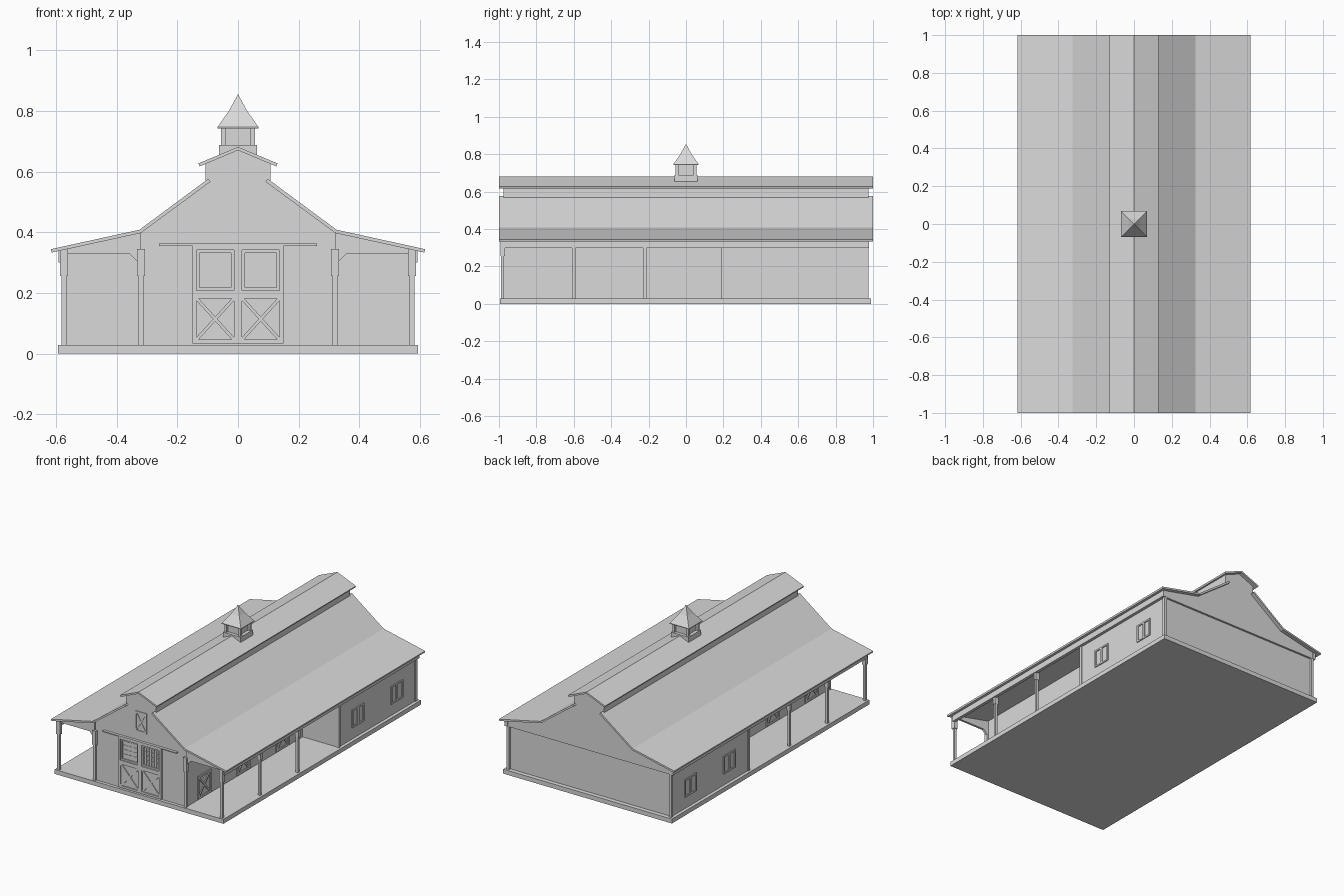
import bpy, bmesh, math
from mathutils import Matrix, Vector

cube = bpy.data.objects.get("Cube")
if cube:
    bpy.data.objects.remove(cube, do_unlink=True)

grey = bpy.data.materials.new("plain grey")
grey.use_nodes = True
grey.diffuse_color = (0.7, 0.7, 0.7, 1)
grey.node_tree.nodes["Principled BSDF"].inputs["Base Color"].default_value = (0.7, 0.7, 0.7, 1)


def finish(name, bm, matrix=Matrix()):
    bmesh.ops.recalc_face_normals(bm, faces=bm.faces)
    mesh = bpy.data.meshes.new(name)
    bm.to_mesh(mesh)
    bm.free()
    mesh.materials.append(grey)
    ob = bpy.data.objects.new(name, mesh)
    ob.matrix_world = matrix
    bpy.context.collection.objects.link(ob)
    return ob


def add_box(bm, lo, hi):
    lo, hi = Vector(lo), Vector(hi)
    m = Matrix.Translation((lo + hi) / 2) @ Matrix.Diagonal((*(hi - lo), 1))
    bmesh.ops.create_cube(bm, size=1, matrix=m)


def box(name, lo, hi):
    bm = bmesh.new()
    add_box(bm, lo, hi)
    return finish(name, bm)


def prism(name, profile, y0, y1):
    """Extrude an (x, z) outline along y."""
    bm = bmesh.new()
    face = bm.faces.new([bm.verts.new((x, y0, z)) for x, z in profile])
    new = bmesh.ops.extrude_face_region(bm, geom=[face])["geom"]
    verts = [v for v in new if isinstance(v, bmesh.types.BMVert)]
    bmesh.ops.translate(bm, verts=verts, vec=(0, y1 - y0, 0))
    return finish(name, bm)


def mirrored(half):
    return half + [(-x, z) for x, z in reversed(half) if x]


# Panels are drawn facing -y, then turned onto their wall
def bar(bm, p, q, w, d):
    p, q = Vector(p), Vector(q)
    mid, run = (p + q) / 2, q - p
    m = (Matrix.Translation((mid.x, -d / 2, mid.y))
         @ Matrix.Rotation(-math.atan2(run.y, run.x), 4, 'Y')
         @ Matrix.Diagonal((run.length, d, w, 1)))
    bmesh.ops.create_cube(bm, size=1, matrix=m)


def frame(bm, x0, z0, x1, z1, w, d):
    h = w / 2
    for z in (z0 + h, z1 - h):
        bar(bm, (x0, z), (x1, z), w, d)
    for x in (x0 + h, x1 - h):
        bar(bm, (x, z0 + w), (x, z1 - w), w, d)


def braced_panel(bm, x0, z0, x1, z1, w, d):
    """Framed panel with a diagonal cross."""
    frame(bm, x0, z0, x1, z1, w, d)
    x0, z0, x1, z1 = x0 + w, z0 + w, x1 - w, z1 - w
    bar(bm, (x0, z0), (x1, z1), w * 0.8, d * 0.85)
    bar(bm, (x0, z1), (x1, z0), w * 0.8, d * 0.8)


def grille(bm, x0, z0, x1, z1, d):
    for i in range(1, 6):
        x = x0 + (x1 - x0) * i / 6
        bar(bm, (x, z0), (x, z1), 0.004, d)
    for i in range(1, 4):
        z = z0 + (z1 - z0) * i / 4
        bar(bm, (x0, z), (x1, z), 0.004, d * 0.9)


def on_wall(x, y, degrees):
    return Matrix.Translation((x, y, 0)) @ Matrix.Rotation(math.radians(degrees), 4, 'Z')


# Floor and solid body; the rear gable overhangs the lower rear wall
FLOOR, FRONT, CROSS, BACK = 0.028, -0.975, 0.19, 0.975
REAR_WALL, HALL, SIDE, BELT = 0.962, 0.322, 0.573, 0.3
gable = [(HALL, 0.4), (0.107, 0.56), (0.107, 0.626), (0, 0.672)]
box("floor_slab", (-0.594, -0.995, 0), (0.594, 0.99, FLOOR))
prism("main_hall", mirrored([(HALL, FLOOR)] + gable), FRONT, CROSS)
prism("rear_gable", mirrored([(SIDE, BELT), (SIDE, 0.344)] + gable), CROSS, BACK)
box("rear_rooms", (-SIDE, CROSS, FLOOR), (SIDE, REAR_WALL, BELT))

# Roofs
prism("upper_roof", [(0, 0.681), (0.13, 0.627), (0.126, 0.617), (0, 0.67),
                     (-0.126, 0.617), (-0.13, 0.627)], -1, 1)
for side, s in (("left", 1), ("right", -1)):
    outline = [(0.091, 0.566), (0.098, 0.576), (0.325, 0.408), (0.617, 0.344),
               (0.614, 0.333), (0.321, 0.397)]
    prism(side + "_lower_roof", [(s * x, z) for x, z in outline], -1, 1)

# Cupola
box("cupola_base", (-0.062, -0.062, 0.65), (0.062, 0.062, 0.688))
box("cupola_core", (-0.041, -0.041, 0.688), (0.041, 0.041, 0.745))
for sx in (1, -1):
    for sy in (1, -1):
        x, y = sorted((sx * 0.041, sx * 0.056)), sorted((sy * 0.041, sy * 0.056))
        box("cupola_post", (x[0], y[0], 0.688), (x[1], y[1], 0.745))
bm = bmesh.new()
rings = []
for r, z in ((0.068, 0.742), (0.068, 0.746), (0.03, 0.8)):
    rings.append([bm.verts.new((r * a, r * b, z)) for a, b in ((1, 1), (-1, 1), (-1, -1), (1, -1))])
tip = bm.verts.new((0, 0, 0.855))
bm.faces.new(rings[0])
for i in range(4):
    j = (i + 1) % 4
    for low, high in zip(rings, rings[1:]):
        bm.faces.new((low[i], low[j], high[j], high[i]))
    bm.faces.new((rings[-1][i], rings[-1][j], tip))
finish("cupola_roof", bm)


# Posts with a thicker top
def post(name, x, y, top_depth):
    bm = bmesh.new()
    add_box(bm, (x - 0.008, y - 0.008, FLOOR), (x + 0.008, y + 0.008, 0.255))
    add_box(bm, (x - 0.013, y - top_depth, 0.255), (x + 0.013, y + top_depth, 0.345))
    finish(name, bm)


for side, s in (("left", 1), ("right", -1)):
    for y, top_depth in ((-0.98, 0.012), (-0.6, 0.009), (-0.22, 0.009)):
        post(side + "_porch_post", s * 0.573, y, top_depth)
    post(side + "_front_wall_post", s * 0.32, -0.98, 0.012)
    for y0, y1 in ((CROSS - 0.003, CROSS + 0.012), (BACK - 0.018, BACK)):
        x = sorted((s * 0.562, s * 0.58))
        box(side + "_corner_trim", (x[0], y0, FLOOR), (x[1], y1, 0.32))
    x = sorted((s * 0.572, s * 0.592))
    box(side + "_eave_beam", (x[0], -0.98, BELT), (x[1], 0.978, 0.342))
    # Beam and corner brace across the open porch end
    ends = [(HALL, 0.305), (0.333, 0.305), (0.358, 0.33), (0.575, 0.33),
            (0.575, 0.345), (HALL, 0.4)]
    prism(side + "_porch_end_beam", [(s * x, z) for x, z in ends], -0.982, -0.968)

    # Half-height stall doors in the porch and windows in the rear rooms
    for y in (-0.8, -0.41, -0.015):
        bm = bmesh.new()
        braced_panel(bm, -0.066, 0.033, 0.066, 0.178, 0.013, 0.006)
        finish(side + "_stall_door", bm, on_wall(s * HALL, y, s * 90))
    for y in (0.385, 0.775):
        bm = bmesh.new()
        frame(bm, -0.06, 0.1, 0.06, 0.215, 0.01, 0.006)
        bar(bm, (0, 0.11), (0, 0.205), 0.016, 0.006)
        finish(side + "_window", bm, on_wall(s * SIDE, y, s * 90))

# Sliding front doors with their rail, and the loft door
for side, x0 in (("right", -0.15), ("left", 0.0)):
    x1 = x0 + 0.15
    bm = bmesh.new()
    bar(bm, (x0, 0.115), (x1, 0.115), 0.16, 0.005)
    braced_panel(bm, x0, 0.033, x1, 0.195, 0.013, 0.013)
    frame(bm, x0, 0.195, x1, 0.355, 0.013, 0.015)
    frame(bm, x0 + 0.013, 0.208, x1 - 0.013, 0.342, 0.01, 0.008)
    grille(bm, x0 + 0.023, 0.218, x1 - 0.023, 0.332, 0.003)
    finish(side + "_front_door", bm, on_wall(0, FRONT, 0))
box("door_rail", (-0.26, -0.992, 0.355), (0.26, FRONT, 0.362))
bm = bmesh.new()
braced_panel(bm, -0.042, 0.415, 0.042, 0.545, 0.009, 0.004)
finish("loft_door", bm, on_wall(0, FRONT, 0))
